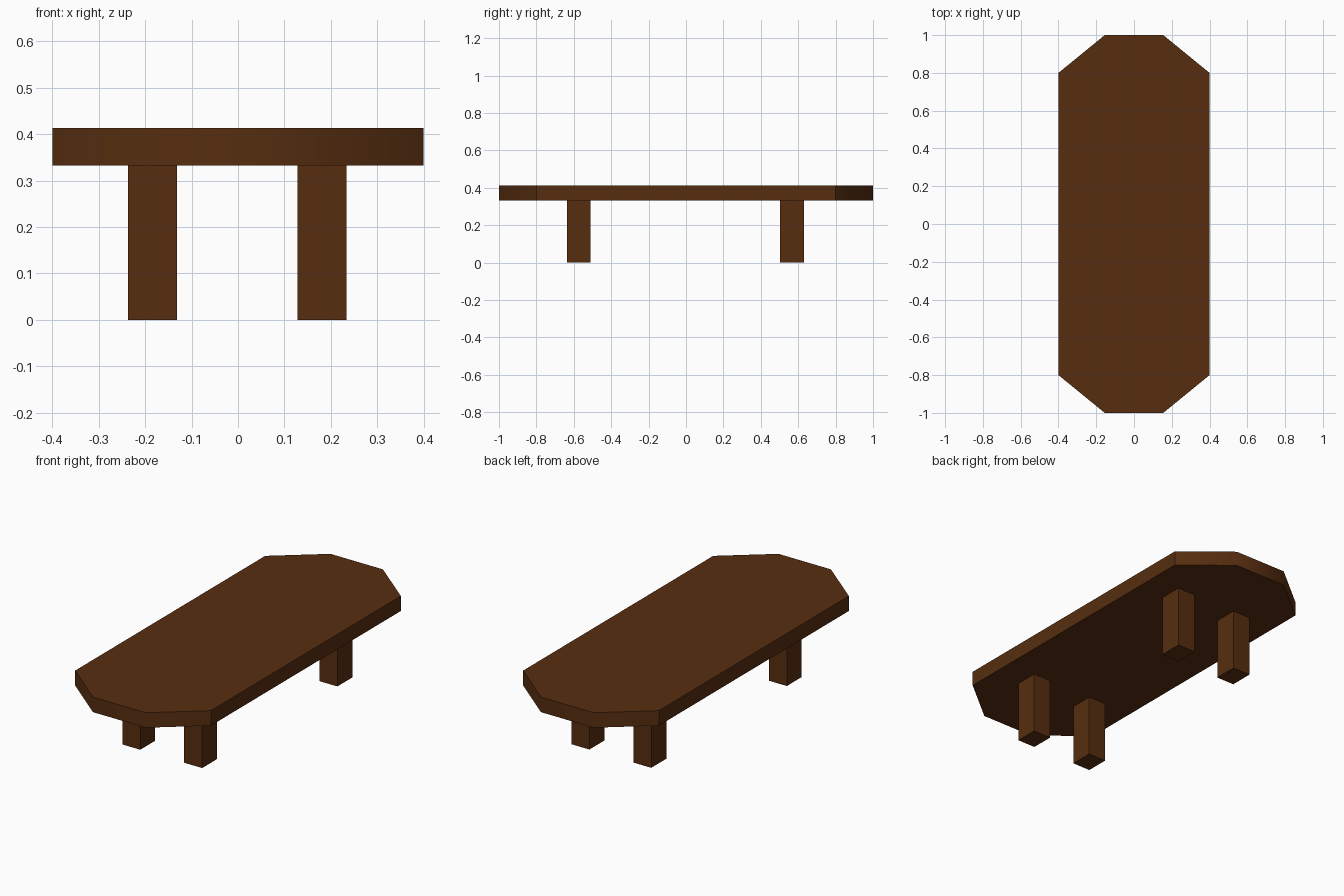
import bpy, bmesh, math

if "Cube" in bpy.data.objects:
    bpy.data.objects.remove(bpy.data.objects["Cube"])

wood = bpy.data.materials.new("dark brown wood")
wood.diffuse_color = (0.095, 0.027, 0.005, 1)
wood.use_nodes = True
wood.node_tree.nodes["Principled BSDF"].inputs["Base Color"].default_value = wood.diffuse_color

Z_UNDER, Z_TOP = 0.333, 0.413


def prism(name, outline, z0, z1):
    """Extrude a flat outline from z0 up to z1."""
    bm = bmesh.new()
    face = bm.faces.new([bm.verts.new((x, y, z0)) for x, y in outline])
    ext = bmesh.ops.extrude_face_region(bm, geom=[face])
    verts = [g for g in ext["geom"] if isinstance(g, bmesh.types.BMVert)]
    bmesh.ops.translate(bm, verts=verts, vec=(0, 0, z1 - z0))
    bmesh.ops.recalc_face_normals(bm, faces=bm.faces)
    mesh = bpy.data.meshes.new(name)
    bm.to_mesh(mesh)
    bm.free()
    mesh.materials.append(wood)
    obj = bpy.data.objects.new(name, mesh)
    bpy.context.collection.objects.link(obj)
    return obj


# table top: long rectangle with cut corners
corner = [(0.4, 0.8), (0.155, 1.0)]
half = corner + [(-x, y) for x, y in reversed(corner)]
top = prism("table_top", half + [(-x, -y) for x, y in half], Z_UNDER, Z_TOP)

# soften only the shallow edges at the two rounded ends
bpy.context.view_layer.objects.active = top
top.select_set(True)
bpy.ops.object.shade_smooth_by_angle(angle=math.radians(45))

# four square legs
for side, x0, x1 in (("left", -0.237, -0.131), ("right", 0.128, 0.234)):
    for end, y0, y1 in (("front", -0.636, -0.511), ("back", 0.503, 0.631)):
        prism(f"{end}_{side}_leg",
              [(x0, y0), (x1, y0), (x1, y1), (x0, y1)], 0, Z_UNDER)
